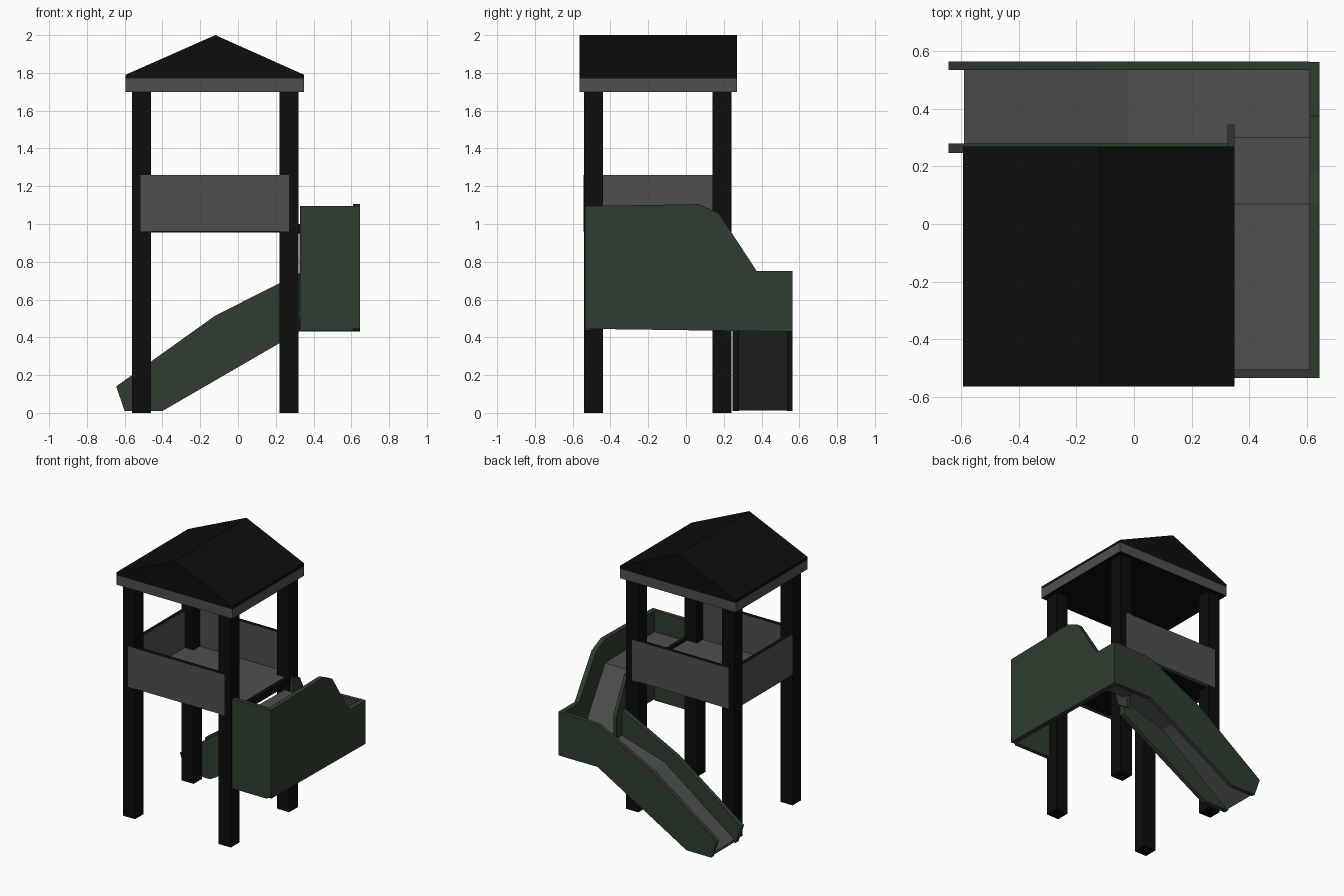
import bpy
import bmesh
from mathutils import Vector

old = bpy.data.objects.get("Cube")
if old:
    bpy.data.objects.remove(old, do_unlink=True)


def material(name, rgb):
    m = bpy.data.materials.new(name)
    m.use_nodes = True
    m.diffuse_color = (*rgb, 1)
    bsdf = m.node_tree.nodes["Principled BSDF"]
    bsdf.inputs["Base Color"].default_value = (*rgb, 1)
    bsdf.inputs["Roughness"].default_value = 0.8
    return m


BLACK = material("black", (0.004, 0.004, 0.004))
GREY = material("grey", (0.078, 0.078, 0.078))
GREEN = material("dark_green", (0.029, 0.046, 0.029))


def prism(name, axis, lo, hi, profile, mat, second=None, rule=None):
    """Extrude a profile in the plane across axis; rule(normal) picks the second colour."""
    place = {"x": lambda d, a, b: (d, a, b), "y": lambda d, a, b: (a, d, b)}[axis]
    bm = bmesh.new()
    face = bm.faces.new([bm.verts.new(place(lo, a, b)) for a, b in profile])
    ext = bmesh.ops.extrude_face_region(bm, geom=[face])
    verts = [g for g in ext["geom"] if isinstance(g, bmesh.types.BMVert)]
    bmesh.ops.translate(bm, verts=verts, vec=Vector(place(hi - lo, 0, 0)))
    bmesh.ops.recalc_face_normals(bm, faces=bm.faces)
    me = bpy.data.meshes.new(name)
    me.materials.append(mat)
    if second:
        me.materials.append(second)
        for f in bm.faces:
            f.material_index = int(rule(f.normal))
    bm.to_mesh(me)
    bm.free()
    ob = bpy.data.objects.new(name, me)
    bpy.context.collection.objects.link(ob)
    return ob


def box(name, x, y, z, mat, second=None, rule=None):
    rect = [(y[0], z[0]), (y[1], z[0]), (y[1], z[1]), (y[0], z[1])]
    return prism(name, "x", x[0], x[1], rect, mat, second, rule)


def sheet(path, t):
    """Closed profile of a bent sheet of thickness t hanging below a path."""
    return path + [(a, b - t) for a, b in reversed(path)]


# Corner posts
for side, x in (("right", -0.56), ("left", 0.22)):
    for end, y in (("front", -0.54), ("back", 0.14)):
        box(f"{end}_{side}_post", (x, x + 0.1), (y, y + 0.1), (0, 1.7), BLACK)

# Roof frame with a dark underside, and the gable above it
box("roof_frame", (-0.595, 0.35), (-0.565, 0.27), (1.7, 1.77),
    GREY, BLACK, lambda n: n.z < -0.5)
prism("gable_roof", "y", -0.565, 0.27,
      [(-0.595, 1.77), (0.35, 1.77), (0.35, 1.79), (-0.12, 2.0), (-0.595, 1.79)], BLACK)

# Deck and guard panels with dark upper edges
box("deck", (-0.53, 0.3), (-0.512, 0.214), (0.955, 0.985),
    BLACK, GREY, lambda n: n.z > 0.5)
box("deck_sill", (0.3, 0.33), (-0.44, 0.14), (0.95, 1.0), BLACK)
for name, x, y in (("front_panel", (-0.515, 0.27), (-0.542, -0.512)),
                   ("back_panel", (-0.515, 0.27), (0.214, 0.242)),
                   ("right_panel", (-0.558, -0.53), (-0.44, 0.14))):
    box(name, x, y, (0.96, 1.26), GREY, BLACK, lambda n: n.z > 0.5)

# Upper slide: outer wall, front wall, inner wall and floor
prism("upper_outer_wall", "x", 0.61, 0.645,
      [(-0.535, 0.445), (0.563, 0.43), (0.563, 0.75), (0.375, 0.75),
       (0.175, 1.055), (0.07, 1.105), (-0.535, 1.095)], GREEN)
box("upper_front_wall", (0.327, 0.61), (-0.535, -0.505), (0.435, 1.095), GREEN)
prism("upper_inner_wall", "x", 0.325, 0.35,
      [(0.14, 0.85), (0.25, 0.5), (0.345, 0.44), (0.345, 0.72), (0.22, 0.97), (0.14, 1.0)],
      GREEN)
prism("upper_floor", "x", 0.33, 0.61,
      sheet([(-0.505, 0.94), (0.07, 0.93), (0.3, 0.56), (0.535, 0.55)], 0.02), GREY)

# Lower slide: side walls and floor
lower = [(-0.6, 0.01), (-0.4, 0.01), (0.325, 0.43)]
upper = [(0.325, 0.74), (-0.12, 0.515), (-0.645, 0.14)]
prism("lower_front_wall", "y", 0.246, 0.28, lower + upper, GREEN)
prism("lower_back_wall", "y", 0.535, 0.564,
      lower + [(0.61, 0.43), (0.61, 0.75)] + upper, GREEN)
prism("lower_floor", "y", 0.28, 0.535,
      sheet([(0.33, 0.555), (-0.02, 0.45), (-0.59, 0.032)], 0.02), GREY)
